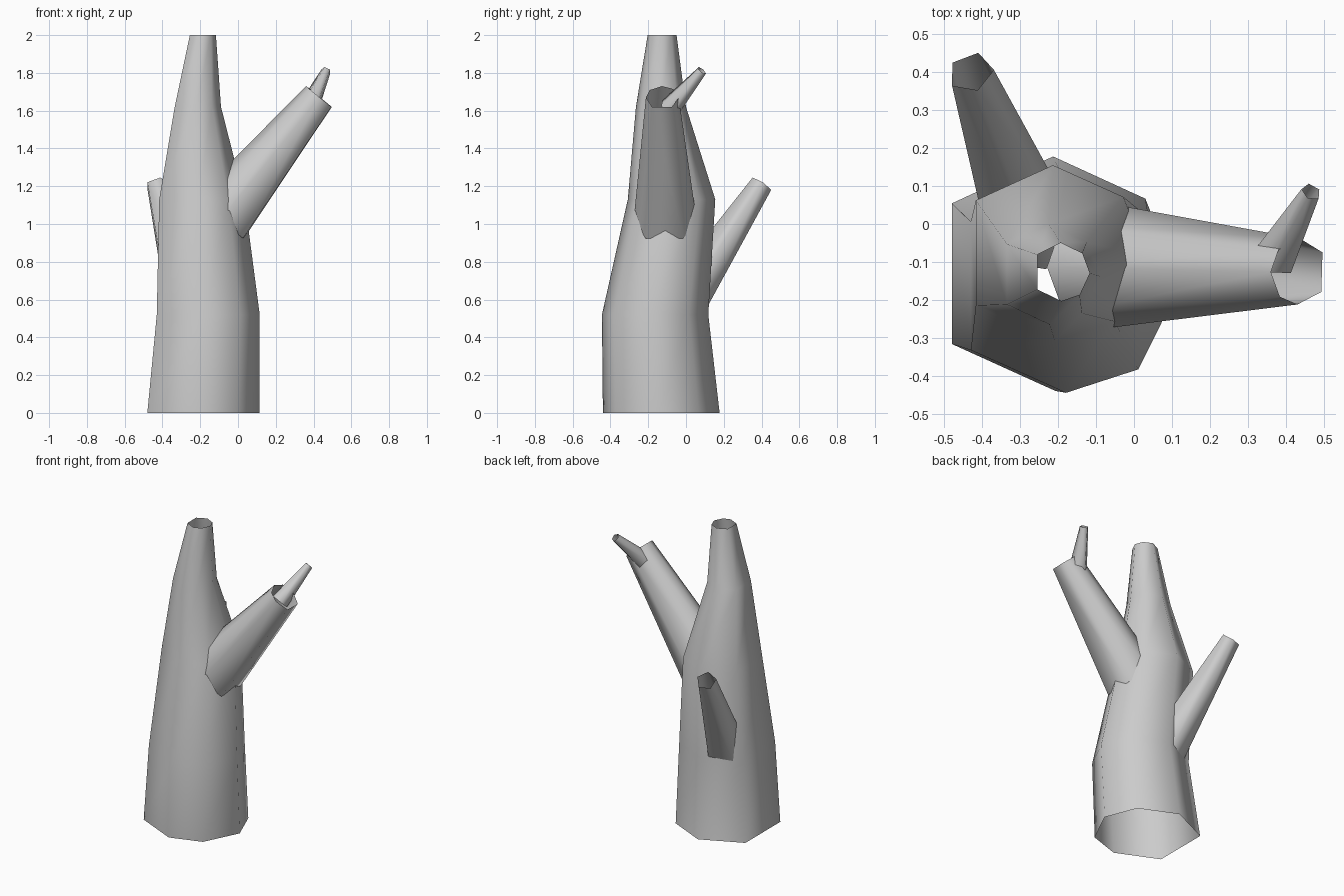
import bpy, math
from mathutils import Vector

if "Cube" in bpy.data.objects:
    bpy.data.objects.remove(bpy.data.objects["Cube"])

# Slightly irregular seven-sided cross-section, in unit box coordinates
SEVEN = [(0, .2), (.46, 0), (.81, .11), (1, .48), (.86, .82), (.45, 1), (0, .8)]


def skin(name, rings):
    """Open smooth tube through equal-sized rings of points."""
    n = len(rings[0])
    verts = [p for r in rings for p in r]
    faces = [(k * n + i, k * n + (i + 1) % n, (k + 1) * n + (i + 1) % n, (k + 1) * n + i)
             for k in range(len(rings) - 1) for i in range(n)]
    me = bpy.data.meshes.new(name)
    me.from_pydata(verts, [], faces)
    me.polygons.foreach_set("use_smooth", [True] * len(faces))
    me.update()
    ob = bpy.data.objects.new(name, me)
    bpy.context.collection.objects.link(ob)
    return ob


def branch(name, a, ra, b, rb, section):
    """Tapered tube from a to b; section x points to the upper side."""
    a, b = Vector(a), Vector(b)
    axis = (b - a).normalized()
    side = Vector((0, 0, 1)).cross(axis).normalized()
    up = axis.cross(side)
    return skin(name, [[c + r * (up * u + side * v) for u, v in section]
                       for c, r in ((a, ra), (b, rb))])


# Trunk: (z, x min, x max, y min, y max)
levels = [(0, -.48, .113, -.44, .178),
          (.52, -.43, .115, -.445, .118),
          (1.13, -.417, .035, -.308, .155),
          (1.62, -.335, -.09, -.265, .0),
          (2, -.255, -.117, -.203, -.05)]
skin("trunk", [[(x0 + u * (x1 - x0), y0 + v * (y1 - y0), z) for u, v in SEVEN]
               for z, x0, x1, y0, y1 in levels])

# Branches, open at both ends
seven = [(2 * u - 1, 2 * v - 1) for u, v in SEVEN]
five = [(math.cos(i * math.tau / 5), math.sin(i * math.tau / 5)) for i in range(5)]
branch("right_branch", (-.1, -.11, 1.03), .167, (.428, -.125, 1.675), .087, seven)
branch("back_branch", (-.27, -.02, .575), .13, (-.43, .4, 1.21), .062, five)
branch("twig", (.37, -.09, 1.61), .06, (.467, .085, 1.812), .027, five)
